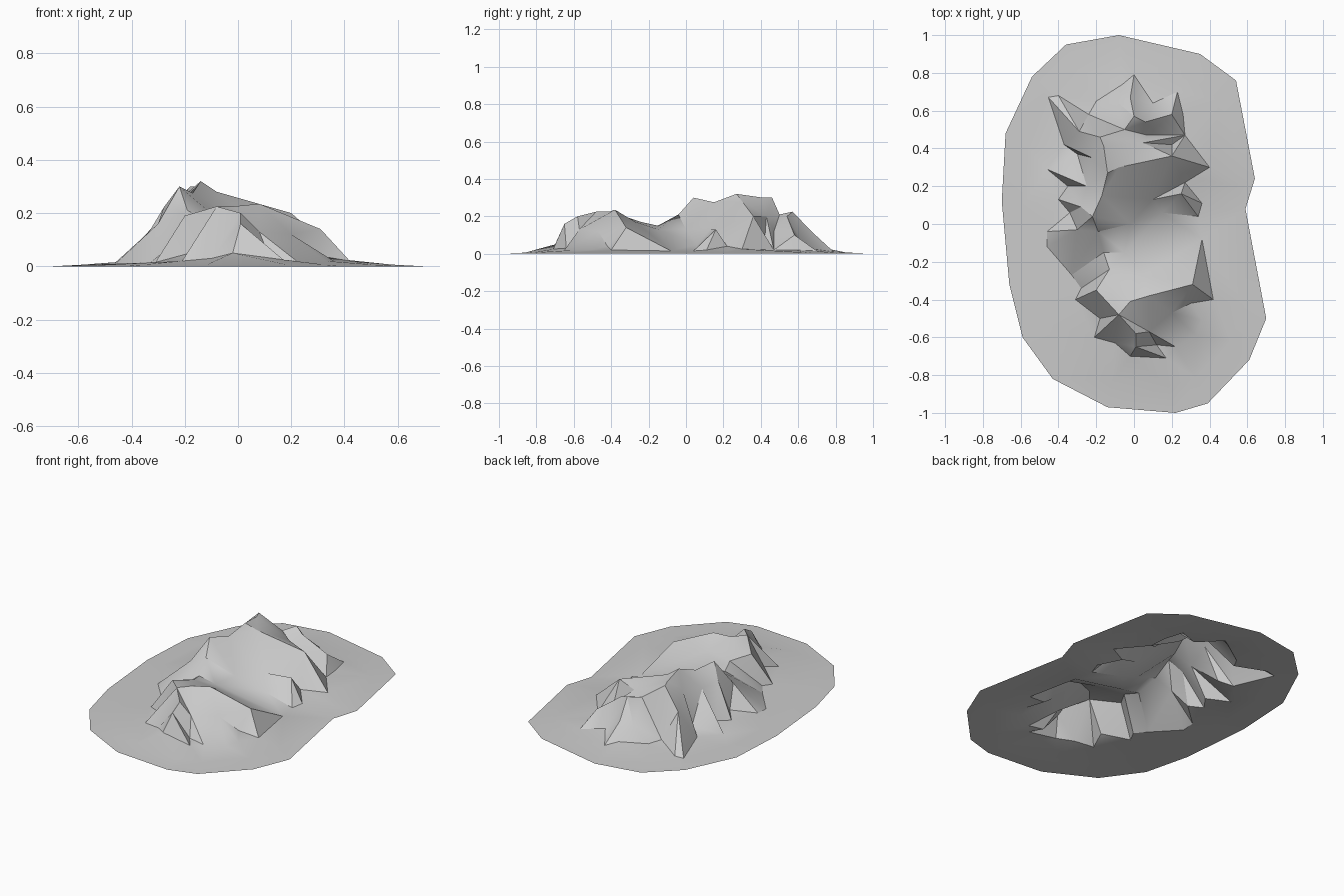
import bpy, math
from mathutils import Vector
from mathutils.geometry import delaunay_2d_cdt

if "Cube" in bpy.data.objects:
    bpy.data.objects.remove(bpy.data.objects["Cube"])

# shoreline of the flat base
shore = [(-.08, 1), (.35, .9), (.54, .76), (.64, .24), (.59, .08), (.7, -.5), (.61, -.72),
         (.39, -.95), (.22, -1), (-.14, -.97), (-.43, -.82), (-.59, -.6), (-.66, -.32),
         (-.7, .12), (-.68, .48), (-.54, .78), (-.36, .95)]

# main crest, south to north
crest = [(-.02, -.7, .05), (.01, -.65, .16), (.01, -.58, .2), (-.08, -.48, .225), (-.02, -.41, .225),
         (-.13, -.33, .2), (-.13, -.24, .17), (-.16, -.15, .15), (-.19, -.04, .21), (-.22, .04, .3),
         (-.17, .15, .275), (-.14, .27, .32), (-.16, .41, .3), (-.18, .46, .3), (-.05, .5, .21),
         (.0, .57, .225), (-.02, .67, .12), (0, .79, .01)]

# side ridges: (index of crest point they leave, points running down to the foot)
west = [(3, [(-.21, -.6, .02)]),
        (5, [(-.2, -.35, .19), (-.31, -.4, .015)]),
        (8, [(-.33, -.27, .015)]),
        (9, [(-.3, -.03, .16), (-.46, -.04, .015)]),
        (9, [(-.28, .09, .22), (-.4, .13, .02)]),
        (10, [(-.25, .2, .2), (-.46, .29, .01)]),
        (12, [(-.22, .35, .25), (-.37, .42, .02)]),
        (13, [(-.29, .49, .18), (-.4, .68, .01)]),
        (15, [(-.1, .655, .11), (-.2, .65, .02)])]
east = [(1, [(.17, -.71, .025)]),
        (3, [(.08, -.57, .13), (.22, -.65, .02)]),
        (4, [(.08, -.38, .235), (.31, -.32, .14), (.42, -.4, .02)]),
        (6, [(-.05, -.15, .13), (.36, -.08, .015)]),
        (11, [(-.08, .3, .28), (.2, .36, .2), (.4, .3, .025)]),
        (13, [(.05, .43, .2), (.27, .47, .02)]),
        (15, [(.06, .54, .2), (.2, .58, .1), (.23, .7, .015)])]

# gully bottoms, feet of slopes, and the saddle floor
gullies = [(-.02, .0, .13), (.05, -.27, .17), (.3, -.42, .04), (.36, -.51, .02), (.33, -.59, .02),
           (.37, .23, .02), (.26, .58, .02), (.07, .47, .12), (.1, .13, .13), (.25, .16, .13),
           (.36, .11, .02), (.34, .04, .015), (.15, .06, .05), (.27, .22, .04),
           (-.46, -.12, .01), (-.34, .06, .04), (-.35, .2, .03), (-.3, .37, .05),
           (-.24, .58, .03), (.1, .64, .03), (-.18, -.5, .05), (-.28, -.34, .02),
           (.12, -.64, .03), (-.1, -.63, .03), (.2, .42, .06), (-.06, .74, .03)]

points, ridge_lines = [], []


def add(p):
    points.append(Vector(p))
    return len(points) - 1


def line(ids):
    ridge_lines.extend(zip(ids, ids[1:]))


crest_ids = [add(p) for p in crest]
line(crest_ids)
for start, pts in west + east:
    line([crest_ids[start]] + [add(p) for p in pts])
for p in gullies:
    add(p)
# secondary spur on the south-east slope, flat apron and shore
top = next(i for i, p in enumerate(points) if abs(p.x - .08) < .001 and abs(p.z - .235) < .001)
line([top, add((.2, -.47, .12)), next(i for i, p in enumerate(points) if (round(p.x, 2), round(p.y, 2)) == (.36, -.51))])
for x, y in shore:
    add((x * .84, y * .86, .006))
first = len(points)
for x, y in shore:
    add((x, y, 0))
n = len(shore)
ridge_lines += [(first + i, first + (i + 1) % n) for i in range(n)]

# triangulate the plan, keeping ridge lines as edges, then lift
v2, _, faces, orig, _, _ = delaunay_2d_cdt([p.to_2d() for p in points], ridge_lines, [], 1, 1e-5)


def height(v, src):
    if src:
        return points[src[0]].z
    near = sorted(points, key=lambda p: (p.to_2d() - v).length)[:3]
    return sum(p.z for p in near) / 3


shore_poly = [Vector(p) for p in shore]


def inside(c):
    hit = False
    for a, b in zip(shore_poly, shore_poly[1:] + shore_poly[:1]):
        if (a.y > c.y) != (b.y > c.y) and c.x < (b.x - a.x) * (c.y - a.y) / (b.y - a.y) + a.x:
            hit = not hit
    return hit


verts = [(v.x, v.y, height(v, o)) for v, o in zip(v2, orig)]
tris = []
for f in faces:
    if inside(sum((v2[i] for i in f), Vector((0, 0))) / len(f)):
        a, b, c = (v2[i] for i in f[:3])
        ccw = (b - a).cross(c - a) > 0
        tris.append(list(f) if ccw else list(reversed(f)))

# mountain range: one open surface
mesh = bpy.data.meshes.new("mountain_range")
mesh.from_pydata(verts, [], tris)
mesh.update()
obj = bpy.data.objects.new("mountain_range", mesh)
bpy.context.collection.objects.link(obj)
bpy.context.view_layer.objects.active = obj
obj.select_set(True)
bpy.ops.object.shade_smooth_by_angle(angle=math.radians(30))
